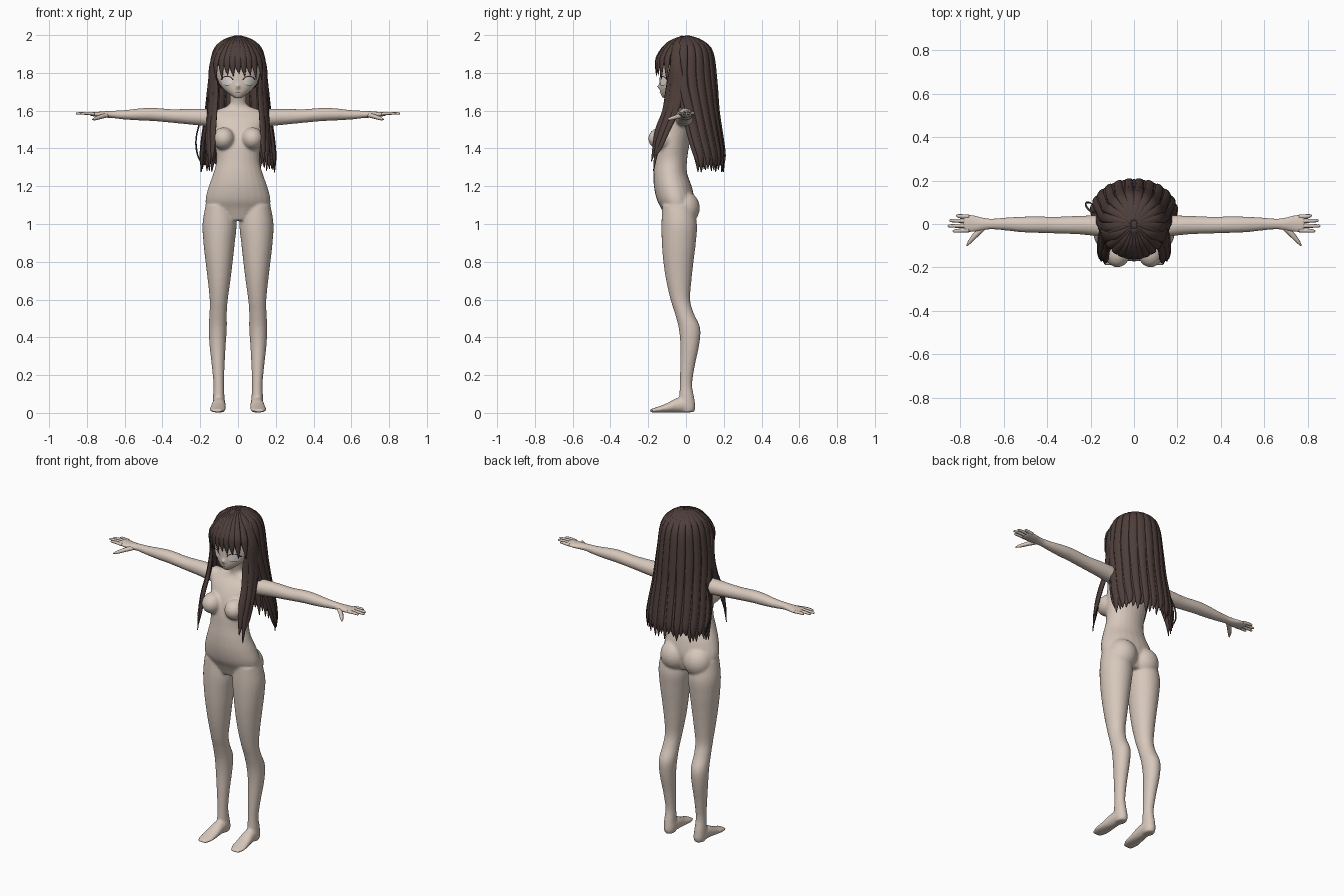
import bpy, bmesh, math, random
from mathutils import Vector

random.seed(4)
cube = bpy.data.objects.get("Cube")
if cube:
    bpy.data.objects.remove(cube)


def material(name, rgb):
    m = bpy.data.materials.new(name)
    m.use_nodes = True
    m.diffuse_color = (*rgb, 1)
    bsdf = m.node_tree.nodes["Principled BSDF"]
    bsdf.inputs["Base Color"].default_value = (*rgb, 1)
    bsdf.inputs["Roughness"].default_value = 0.7
    return m


skin = material("skin", (0.68, 0.575, 0.5))
brown = material("dark brown hair", (0.075, 0.048, 0.043))
pale = material("eye white", (0.78, 0.74, 0.72))
dark = material("lash", (0.03, 0.02, 0.02))


def finish(bm, name, mat):
    bmesh.ops.recalc_face_normals(bm, faces=bm.faces)
    for f in bm.faces:
        f.smooth = True
    mesh = bpy.data.meshes.new(name)
    bm.to_mesh(mesh)
    bm.free()
    mesh.materials.append(mat)
    obj = bpy.data.objects.new(name, mesh)
    bpy.context.collection.objects.link(obj)
    return obj


def spline(keys, steps=5):
    """Smooth rows of numbers that pass through every key."""
    out = []
    for i in range(len(keys) - 1):
        p = [keys[max(i - 1, 0)], keys[i], keys[i + 1], keys[min(i + 2, len(keys) - 1)]]
        for s in range(steps):
            t = s / steps
            out.append([0.5 * (2 * b + (c - a) * t + (2 * a - 5 * b + 4 * c - d) * t * t
                               + (3 * b - a - 3 * c + d) * t ** 3) for a, b, c, d in zip(*p)])
    return out + [list(keys[-1])]


def skin_rings(bm, rings):
    rows = [[bm.verts.new(co) for co in ring] for ring in rings]
    n = len(rows[0])
    for a, b in zip(rows, rows[1:]):
        for i in range(n):
            bm.faces.new((a[i], a[(i + 1) % n], b[(i + 1) % n], b[i]))
    bm.faces.new(rows[0])
    bm.faces.new(rows[-1])


def loft(bm, keys, axis="z", side=1, n=24):
    """Ellipses along an axis: (position, centre u, centre v, radius u, radius v)."""
    rings = []
    for p, cu, cv, ru, rv in spline(keys):
        ring = []
        for i in range(n):
            a = math.tau * i / n
            u, v = cu + ru * math.cos(a), cv + rv * math.sin(a)
            x, y, z = {"z": (u, v, p), "x": (p, u, v), "y": (u, p, v)}[axis]
            ring.append((side * x, y, z))
        rings.append(ring)
    skin_rings(bm, rings)


def tube(bm, keys, outward, n=8):
    """Flattened tube on a path: (x, y, z, half width, half thickness)."""
    rows = spline(keys, 4)
    pts = [Vector(r[:3]) for r in rows]
    rings = []
    for i, (p, r) in enumerate(zip(pts, rows)):
        t = (pts[min(i + 1, len(pts) - 1)] - pts[max(i - 1, 0)]).normalized()
        w = t.cross(outward(p)).normalized()
        nrm = w.cross(t)
        angles = [math.tau * k / n for k in range(n)]
        rings.append([p + w * r[3] * math.cos(a) + nrm * r[4] * math.sin(a) for a in angles])
    skin_rings(bm, rings)


def ball(bm, centre, radii):
    made = bmesh.ops.create_uvsphere(bm, u_segments=24, v_segments=14, radius=1)["verts"]
    for v in made:
        v.co = Vector(c + r * k for c, r, k in zip(centre, radii, v.co))
    return made


# Body: torso, head and limbs fused into one smooth skin
torso = [(1.02, 0, -.04, .09, .065), (1.08, 0, -.045, .16, .085), (1.13, 0, -.055, .172, .1),
         (1.2, 0, -.07, .155, .1), (1.27, 0, -.083, .13, .089), (1.34, 0, -.08, .114, .086),
         (1.42, 0, -.07, .122, .088), (1.5, 0, -.05, .135, .085), (1.56, 0, -.03, .15, .07),
         (1.6, 0, -.015, .12, .048), (1.63, 0, -.012, .05, .042), (1.68, 0, -.02, .043, .042),
         (1.76, 0, -.02, .043, .042)]
head = [(1.666, 0, -.105, .016, .018), (1.69, 0, -.085, .05, .05), (1.72, 0, -.06, .083, .08),
        (1.76, 0, -.035, .107, .105), (1.81, 0, -.02, .118, .118), (1.87, 0, -.005, .12, .125),
        (1.93, 0, 0, .095, .1), (1.96, 0, 0, .05, .05)]
leg = [(1.1, .1, -.045, .072, .08), (1.0, .098, -.036, .09, .094), (.9, .1, -.038, .083, .09),
       (.8, .1, -.04, .072, .08), (.7, .1, -.038, .06, .067), (.6, .102, -.03, .048, .052),
       (.53, .105, -.01, .046, .05), (.45, .107, .018, .048, .057), (.36, .108, .02, .043, .05),
       (.25, .105, .008, .034, .039), (.15, .102, 0, .028, .033), (.08, .102, .004, .031, .04),
       (.03, .1, .008, .033, .042), (.003, .1, .008, .027, .034)]
foot = [(.035, .1, .035, .02, .03), (0, .1, .042, .033, .04), (-.05, .102, .04, .037, .038),
        (-.1, .105, .027, .041, .025), (-.15, .108, .017, .042, .015), (-.19, .11, .011, .028, .008)]
arm = [(.1, -.01, 1.56, .05, .045), (.17, -.008, 1.564, .048, .046), (.25, -.005, 1.568, .043, .042),
       (.35, -.005, 1.572, .039, .036), (.45, -.003, 1.58, .038, .035), (.52, -.002, 1.58, .036, .032),
       (.6, 0, 1.578, .029, .025), (.66, 0, 1.58, .025, .02), (.7, 0, 1.58, .028, .017)]
bm = bmesh.new()
loft(bm, torso)
loft(bm, head)
ball(bm, (0, -.138, 1.728), (.009, .017, .013))
for s in (1, -1):
    loft(bm, leg, "z", s)
    loft(bm, foot, "y", s)
    loft(bm, arm, "x", s)
    ball(bm, (s * .077, -.01, 1.085), (.085, .083, .09))
    ball(bm, (s * .076, -.13, 1.452), (.059, .07, .06))
body = finish(bm, "body", skin)
fuse = body.modifiers.new("fuse", "REMESH")
fuse.mode, fuse.voxel_size, fuse.use_smooth_shade = "VOXEL", 0.007, True
soften = body.modifiers.new("soften", "SMOOTH")
soften.factor, soften.iterations = 0.5, 6

# Hands: palm, four fingers and a thumb
palm = [(.66, 0, 1.58, .023, .019), (.7, 0, 1.58, .029, .017),
        (.74, .002, 1.58, .037, .014), (.775, .003, 1.583, .038, .011), (.785, .003, 1.583, .03, .007)]
fingers = [(-.029, .835), (-.008, .858), (.014, .85), (.034, .82)]
for s, label in ((1, "left"), (-1, "right")):
    bm = bmesh.new()
    loft(bm, palm, "x", s)
    for y, tip in fingers:
        tube(bm, [(s * .76, y, 1.583, .01, .009), (s * .8, y * 1.05, 1.586, .0095, .008),
                  (s * (tip - .008), y * 1.12, 1.585, .007, .006), (s * tip, y * 1.12, 1.584, .002, .002)],
             lambda p: Vector((0, 0, 1)))
    tube(bm, [(s * .69, -.012, 1.577, .014, .012), (s * .725, -.046, 1.568, .013, .012),
              (s * .755, -.08, 1.558, .009, .009), (s * .77, -.1, 1.553, .003, .003)],
         lambda p: Vector((0, 0, 1)))
    finish(bm, label + "_hand", skin)


# Face details: thin patches that follow the curve of the face
face_rows = spline(head, 8)


def face_y(x, z):
    for a, b in zip(face_rows, face_rows[1:]):
        if a[0] <= z <= b[0]:
            t = (z - a[0]) / (b[0] - a[0])
            cy, rx, ry = (a[k] + (b[k] - a[k]) * t for k in (2, 3, 4))
            return cy - ry * math.sqrt(max(0, 1 - (x / rx) ** 2))
    return 0


def face_patch(name, mat, cx, cz, rx, rz, inner, outer, start, end, lift):
    bm = bmesh.new()
    rows = []
    for i in range(25):
        a = math.radians(start + (end - start) * i / 24)
        row = []
        for j in range(4):
            r = inner + (outer - inner) * j / 3
            x, z = cx + rx * r * math.cos(a), cz + rz * r * math.sin(a)
            row.append(bm.verts.new((x, face_y(x, z) - lift, z)))
        rows.append(row)
    for a, b in zip(rows, rows[1:]):
        for j in range(3):
            bm.faces.new((a[j], a[j + 1], b[j + 1], b[j]))
    bmesh.ops.remove_doubles(bm, verts=bm.verts, dist=1e-5)
    finish(bm, name, mat)


for s, label in ((1, "left"), (-1, "right")):
    face_patch(label + "_eye", pale, s * .058, 1.757, .029, .023, 0, 1, 0, 360, .003)
    face_patch(label + "_upper_lash", dark, s * .058, 1.757, .031, .024, .93, 1.14, 10, 170, .004)
    face_patch(label + "_lower_lash", dark, s * .058, 1.757, .029, .023, .96, 1.04, 235, 305, .004)
face_patch("mouth", dark, 0, 1.695, .014, .0016, 0, 1, 0, 360, .003)

# Hair cap, open over the face
bm = bmesh.new()
ball(bm, (0, 0, 1.838), (.139, .15, .155))
hidden = [f for f in bm.faces if f.calc_center_median().z < 1.72
          or (f.calc_center_median().y < -.05 and f.calc_center_median().z < 1.85)]
bmesh.ops.delete(bm, geom=hidden, context="FACES")
finish(bm, "hair_cap", brown)


def away(p):
    return (p - Vector((0, 0, min(p.z, 1.84)))).normalized()


# Long back hair: locks fan out from the crown and hang down
hang = [(1.75, 0, .146, .155), (1.6, .02, .162, .146), (1.45, .042, .182, .146), (1.36, .055, .19, .143)]
bm = bmesh.new()
count = 25
for i in range(count):
    turn = math.radians(-104 + 208 * i / (count - 1))
    lift = .005 * (i % 2)
    keys = []
    for deg, w in ((6, .004), (34, .016), (64, .022)):
        a = math.radians(deg)
        keys.append(((.141 + lift) * math.sin(a) * math.sin(turn),
                     (.152 + lift) * math.sin(a) * math.cos(turn), 1.84 + .153 * math.cos(a), w, .006))
    for k, (z, cy, rx, ry) in enumerate(hang):
        a = turn * (1 - .05 * k)
        keys.append(((rx + lift) * math.sin(a), cy + (ry + lift) * math.cos(a), z, .025 - .002 * k, .009))
    a = turn * .84 + random.uniform(-.04, .04)
    keys.append((.196 * math.sin(a), .06 + .138 * math.cos(a), 1.28 + random.uniform(-.01, .04), .002, .002))
    tube(bm, keys, away)
finish(bm, "back_hair", brown)

# Side locks: two on each side, falling in front of the shoulders
for s, label in ((1, "left"), (-1, "right")):
    bm = bmesh.new()
    for dx, dy, low in ((0, 0, 1.28), (-.016, -.022, 1.33), (.008, .024, 1.36)):
        path = [(.012, -.01, 1.993, .004, .004), (.085, -.05, 1.955, .02, .006),
                (.136, -.055, 1.85, .03, .008), (.138 + dx, -.06 + dy, 1.72, .03, .01),
                (.142 + dx, -.085 + dy, 1.6, .024, .011), (.148 + dx, -.125 + dy, 1.5, .021, .011),
                (.15 + dx, -.152 + dy * .6, 1.41, .016, .009), (.152 + dx, -.172 + dy * .5, low, .002, .002)]
        tube(bm, [(s * x, y, z, w, t) for x, y, z, w, t in path], away)
    finish(bm, label + "_side_lock", brown)

# Pointed fringe over the forehead
bm = bmesh.new()
for i in range(9):
    x = -.118 + .0295 * i
    y = -.157 * math.sqrt(1 - (x / .155) ** 2)
    low = 1.795 - .012 * (i % 2) - .3 * abs(x) ** 2 * 8
    tube(bm, [(x * .12, -.02, 1.994, .004, .004), (x * .55, y * .62, 1.957, .014, .006),
              (x * .9, y * .95, 1.89, .02, .007), (x, y, 1.84, .017, .007),
              (x * 1.02 + .006, y * 1.01, low, .001, .001)], away)
finish(bm, "fringe", brown)

# Stray curl on the right
bm = bmesh.new()
tube(bm, [(-.16, .05, 1.62, .003, .003), (-.2, .06, 1.54, .005, .004), (-.222, .085, 1.45, .005, .004),
          (-.215, .1, 1.37, .005, .004), (-.185, .09, 1.3, .001, .001)], away)
finish(bm, "stray_curl", brown)
